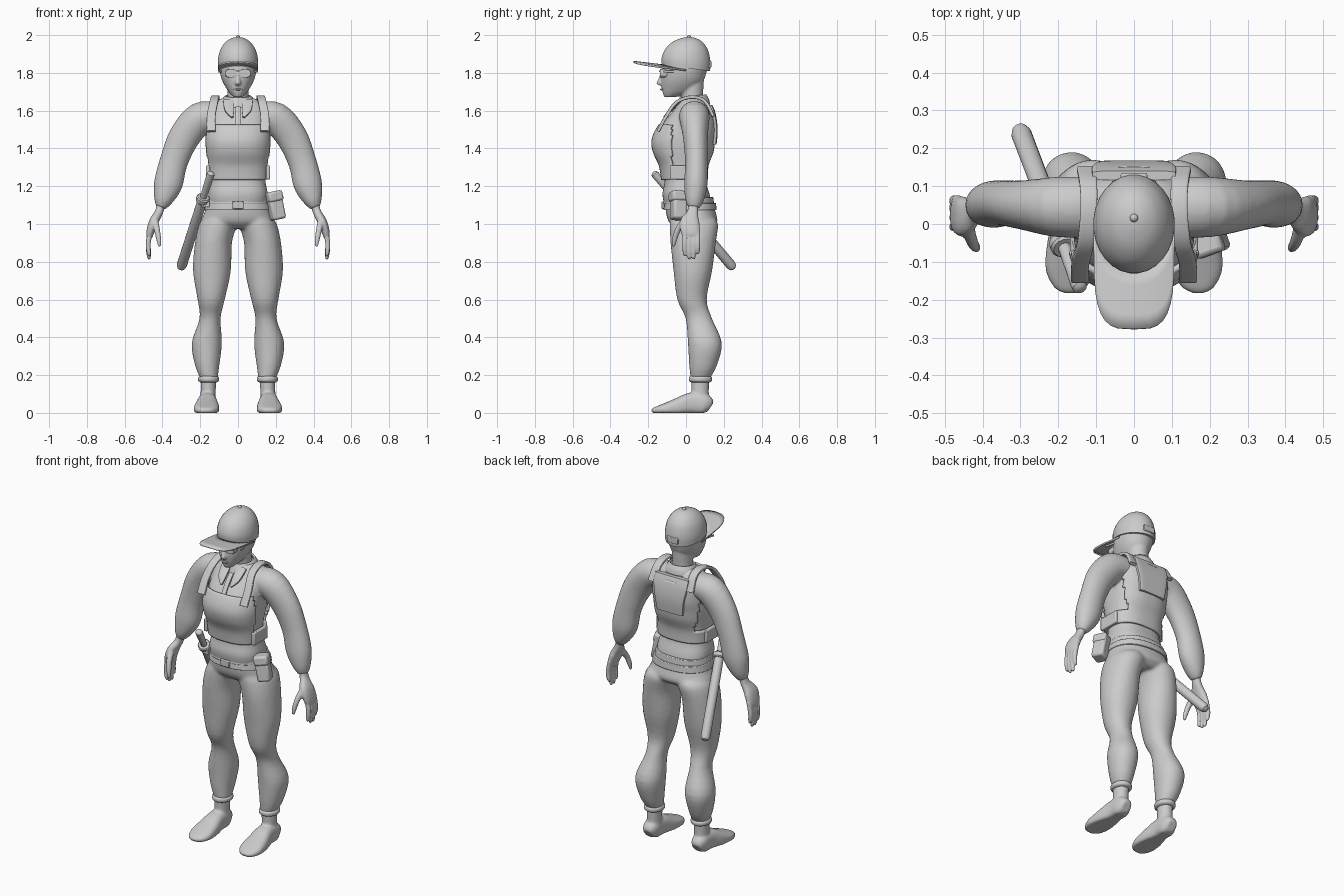
import bpy, bmesh, math
from mathutils import Vector, Matrix


def smooth_path(rings, steps):
    """Catmull-Rom interpolation of (x, y, z, rx, ry) rings."""
    out = []
    for i in range(len(rings) - 1):
        a, b, c, d = [Vector(rings[min(max(i + k, 0), len(rings) - 1)]) for k in (-1, 0, 1, 2)]
        for s in range(steps):
            t = s / steps
            out.append(b + (c - a) * (t / 2) + (2 * a - 5 * b + 4 * c - d) * (t * t / 2)
                       + (3 * b - a - 3 * c + d) * (t ** 3 / 2))
    return out + [Vector(rings[-1])]


def loft(bm, rings, n=24, p=2.0, ref=None, steps=4, caps=True, both=False):
    """Superellipse loft: horizontal rings, or square to the path when ref is given."""
    path = smooth_path(rings, steps)
    for side in ((1, -1) if both else (1,)):
        loops = []
        for i, r in enumerate(path):
            u, v = Vector((1, 0, 0)), Vector((0, 1, 0))
            if ref:
                a, b = path[max(i - 1, 0)], path[min(i + 1, len(path) - 1)]
                t = Vector((b - a)[:3]).normalized()
                u = Vector(ref)
                u = (u - t * t.dot(u)).normalized()
                v = t.cross(u)
            loop = []
            for k in range(n):
                ang = 2 * math.pi * (k + 0.5) / n
                c, s = math.cos(ang), math.sin(ang)
                co = Vector(r[:3]) + u * (max(r[3], .001) * math.copysign(abs(c) ** (2 / p), c)) \
                    + v * (max(r[4], .001) * math.copysign(abs(s) ** (2 / p), s))
                loop.append(bm.verts.new((co.x * side, co.y, co.z)))
            loops.append(loop)
        for a, b in zip(loops, loops[1:]):
            for k in range(n):
                bm.faces.new((a[k], a[(k + 1) % n], b[(k + 1) % n], b[k]))
        if caps:
            bm.faces.new(loops[0])
            bm.faces.new(loops[-1])


def box(bm, loc, size, rot=(0, 0, 0), both=False):
    for s in ((1, -1) if both else (1,)):
        m = Matrix.Translation((loc[0] * s, loc[1], loc[2]))
        for ang, ax in zip((rot[0], rot[1] * s, rot[2] * s), 'XYZ'):
            m = m @ Matrix.Rotation(ang, 4, ax)
        bmesh.ops.create_cube(bm, size=1, matrix=m @ Matrix.Diagonal((*size, 1)))


def finish(bm, name, voxel=0, bevel=0, solid=0, angle=40):
    bmesh.ops.recalc_face_normals(bm, faces=bm.faces)
    me = bpy.data.meshes.new(name)
    bm.to_mesh(me)
    bm.free()
    ob = bpy.data.objects.new(name, me)
    bpy.context.collection.objects.link(ob)
    bpy.ops.object.select_all(action='DESELECT')
    ob.select_set(True)
    bpy.context.view_layer.objects.active = ob
    bpy.ops.object.shade_smooth_by_angle(angle=math.radians(angle))
    if voxel:
        m = ob.modifiers.new("blend", 'REMESH')
        m.mode, m.voxel_size, m.use_smooth_shade = 'VOXEL', voxel, True
        m = ob.modifiers.new("relax", 'SMOOTH')
        m.iterations = 4
    if solid:
        m = ob.modifiers.new("thickness", 'SOLIDIFY')
        m.thickness, m.offset = solid, 0
    if bevel:
        m = ob.modifiers.new("bevel", 'BEVEL')
        m.width, m.segments = bevel, 2
    return ob


# shirt: torso and puffed sleeves
bm = bmesh.new()
loft(bm, [(0, .01, 1.1, .155, .125), (0, 0, 1.16, .158, .125), (0, -.005, 1.23, .145, .108),
          (0, -.012, 1.31, .148, .113), (0, -.012, 1.42, .16, .145), (0, 0, 1.5, .16, .142),
          (0, .022, 1.57, .155, .115), (0, .038, 1.63, .14, .082), (0, .035, 1.665, .09, .06)],
     32, 2.5)
loft(bm, [(.11, .045, 1.575, .08, .07), (.2, .045, 1.56, .08, .085), (.285, .05, 1.46, .066, .083),
          (.34, .055, 1.33, .06, .075), (.37, .052, 1.21, .062, .076), (.395, .045, 1.13, .05, .052),
          (.41, .04, 1.085, .03, .026)], 24, 2, (0, 1, 0), both=True)
finish(bm, "shirt", voxel=.009)

# trousers: hips and bloused legs
bm = bmesh.new()
loft(bm, [(0, .04, .975, .13, .09), (0, .038, 1.01, .192, .128), (0, .026, 1.06, .178, .132),
          (0, .015, 1.12, .16, .125)], 32, 2.3)
loft(bm, [(.153, .075, .18, .045, .05), (.163, .09, .25, .064, .073), (.165, .1, .37, .08, .09),
          (.148, .068, .5, .056, .07), (.142, .032, .6, .072, .078), (.138, .036, .75, .1, .102),
          (.13, .038, .9, .098, .12), (.105, .042, 1.0, .1, .128), (.09, .03, 1.04, .08, .11)],
     24, 2.1, both=True)
finish(bm, "trousers", voxel=.009)

# boots: shaft and wedge foot
bm = bmesh.new()
loft(bm, [(.158, .075, .04, .045, .05), (.158, .075, .1, .04, .046), (.156, .075, .19, .042, .048)], both=True)
loft(bm, [(.162, .13, .03, .028, .03), (.162, .1, .045, .046, .055), (.162, .03, .05, .05, .058),
          (.165, -.05, .03, .064, .046), (.168, -.12, .018, .066, .03), (.17, -.165, .012, .045, .018),
          (.17, -.182, .01, .018, .01)], 24, 2.6, (1, 0, 0), both=True)
for v in bm.verts:
    v.co.z = max(v.co.z, 0)
finish(bm, "boots", voxel=.007)

# trouser cuffs
bm = bmesh.new()
loft(bm, [(.156, .077, .162, .044, .05), (.156, .077, .17, .055, .061), (.156, .077, .188, .055, .061),
          (.156, .077, .197, .042, .048)], both=True)
finish(bm, "trouser_cuffs")

# hands: palm, fingers and thumb
bm = bmesh.new()
loft(bm, [(.408, .04, 1.1, .026, .022), (.42, .035, 1.06, .03, .022), (.447, .02, 1.01, .052, .025),
          (.465, .024, .955, .05, .021), (.468, .026, .93, .042, .015)], 16, 2.4, (0, 1, 0), both=True)
for y, tip in ((.063, .84), (.041, .812), (.017, .812), (-.007, .83)):
    loft(bm, [(.462, y, .97, .013, .014), (.475, y, .9, .013, .014), (.472, y, tip + .02, .011, .012),
              (.468, y, tip, .006, .006)], 10, 2, (0, 1, 0), both=True)
loft(bm, [(.44, -.005, 1.02, .02, .018), (.428, -.045, .965, .016, .016), (.418, -.062, .91, .013, .013),
          (.415, -.066, .88, .007, .007)], 10, 2, (0, 1, 0), both=True)
finish(bm, "hands", voxel=.005)

# head, neck and nose
bm = bmesh.new()
loft(bm, [(0, -.085, 1.672, .022, .03), (0, -.045, 1.7, .05, .08), (0, -.022, 1.75, .08, .11),
          (0, -.012, 1.8, .096, .12), (0, -.002, 1.85, .098, .122), (0, 0, 1.9, .08, .09)], 28, 2.1)
loft(bm, [(0, .035, 1.6, .065, .06), (0, .032, 1.67, .056, .058), (0, .03, 1.76, .06, .065)])
loft(bm, [(0, -.13, 1.733, .012, .01), (0, -.135, 1.745, .016, .022), (0, -.128, 1.775, .011, .016),
          (0, -.125, 1.81, .009, .01)], 12)
finish(bm, "head", voxel=.006)

# mouth
bm = bmesh.new()
loft(bm, [(-.022, -.122, 1.712, .004, .003), (0, -.129, 1.713, .008, .006),
          (.022, -.122, 1.712, .004, .003)], 8, 2, (0, 1, 0))
finish(bm, "mouth")

# glasses
bm = bmesh.new()
loft(bm, [(.037, -.1, 1.798, .03, .023), (.037, -.138, 1.798, .029, .022)], 20, 3, (1, 0, 0), steps=1, both=True)
box(bm, (0, -.138, 1.808), (.03, .01, .008))
box(bm, (.086, -.055, 1.808), (.006, .13, .01), (0, 0, .25), both=True)
finish(bm, "glasses")

# cap: dome, brim, button and back strap
bm = bmesh.new()
loft(bm, [(0, 0, 1.825, .106, .128), (0, 0, 1.87, .107, .13), (0, .002, 1.925, .093, .113),
          (0, .008, 1.965, .064, .078), (0, .014, 1.985, .03, .035), (0, .016, 1.99, .002, .002)], 28)
for v in bm.verts:
    v.co.z -= .13 * v.co.y * max(0, (1.92 - v.co.z) / .1)
finish(bm, "cap_dome")
bm = bmesh.new()
rows = []
for i in range(17):
    a = math.radians(-90 + 180 * i / 16)
    s, c = math.sin(a), max(math.cos(a), 0)
    inner = Vector((.105 * s, -.125 * c, 0))
    outer = Vector((.106 * math.copysign(abs(s) ** .55, s), -.02 - .258 * c ** .5, 0)) if c > .01 else inner * 1.01
    row = []
    for k in range(5):
        q = inner.lerp(outer, k / 4)
        q.z = 1.826 - .12 * q.y - .012 * (q.x / .105) ** 2
        row.append(bm.verts.new(q))
    rows.append(row)
for a, b in zip(rows, rows[1:]):
    for k in range(4):
        bm.faces.new((a[k], a[k + 1], b[k + 1], b[k]))
finish(bm, "cap_brim", solid=.009)
bm = bmesh.new()
bmesh.ops.create_uvsphere(bm, u_segments=12, v_segments=8, radius=.011,
                          matrix=Matrix.Translation((0, .016, 1.989)))
finish(bm, "cap_button")
bm = bmesh.new()
box(bm, (0, .124, 1.845), (.07, .02, .035))
finish(bm, "cap_strap", bevel=.004)

# vest shell with open armholes and square neckline
bm = bmesh.new()
loft(bm, [(0, -.008, 1.235, .156, .117), (0, -.012, 1.31, .16, .125), (0, -.015, 1.38, .168, .153),
          (0, -.014, 1.44, .172, .162), (0, .002, 1.5, .17, .156), (0, .025, 1.57, .165, .127),
          (0, .038, 1.63, .15, .1)], 72, 2.5, steps=6, caps=False)
gone = []
for f in bm.faces:
    c = f.calc_center_median()
    if (c.z > 1.315 and -.075 < c.y < .09) or (c.z > 1.52 and c.y < .05) or (c.z > 1.6 and abs(c.x) < .1):
        gone.append(f)
bmesh.ops.delete(bm, geom=gone, context='FACES')
finish(bm, "vest", solid=.014)

# vest shoulder straps, side tabs and back flap
bm = bmesh.new()
loft(bm, [(.142, -.148, 1.49, .024, .009), (.142, -.105, 1.57, .023, .009), (.128, -.05, 1.645, .022, .009),
          (.12, .03, 1.672, .022, .009), (.12, .1, 1.65, .023, .009), (.125, .145, 1.57, .026, .009)],
     16, 6, (1, 0, 0), both=True)
finish(bm, "vest_straps")
bm = bmesh.new()
box(bm, (.158, -.02, 1.272), (.022, .13, .075), both=True)
finish(bm, "vest_side_tabs", bevel=.005)
bm = bmesh.new()
loft(bm, [(0, .15, 1.42, .085, .012), (0, .156, 1.5, .095, .012), (0, .146, 1.58, .11, .012),
          (0, .128, 1.63, .11, .012)], 20, 6)
finish(bm, "vest_back_flap")

# collar and shirt placket
bm = bmesh.new()
loft(bm, [(0, .035, 1.625, .1, .088), (0, .037, 1.65, .086, .08), (0, .037, 1.675, .066, .066)], 28, caps=False)
for v in bm.verts:
    v.co.z += .12 * (v.co.y - .037)
finish(bm, "collar", solid=.01)
bm = bmesh.new()
loft(bm, [(.03, -.115, 1.565, .006, .006), (.045, -.08, 1.605, .026, .008), (.05, -.03, 1.655, .03, .008)],
     8, 4, (1, 0, 0), both=True)
loft(bm, [(0, -.15, 1.5, .014, .006), (0, -.105, 1.57, .014, .006), (0, -.06, 1.62, .014, .006)],
     8, 5, (1, 0, 0))
finish(bm, "collar_points_and_placket")

# belts and buckle
bm = bmesh.new()
for z, cy, rx, ry in ((1.093, .022, .178, .141), (1.125, .014, .167, .135)):
    loft(bm, [(0, cy, z - .02, rx, ry), (0, cy, z + .018, rx - .006, ry - .004)], 40, 2.3, steps=1)
finish(bm, "belts", bevel=.003)
bm = bmesh.new()
box(bm, (0, -.122, 1.1), (.06, .014, .04))
finish(bm, "belt_buckle", bevel=.004)

# belt pouch with flap
bm = bmesh.new()
box(bm, (.2, -.04, 1.085), (.075, .075, .125), (0, -.2, .35))
box(bm, (.19, -.043, 1.145), (.082, .082, .055), (0, -.2, .35))
finish(bm, "belt_pouch", bevel=.012)

# baton with grip, and its belt ring
top, end = Vector((-.143, -.168, 1.268)), Vector((-.302, .25, .768))


def along(t, r):
    return (*top.lerp(end, t), r, r)


bm = bmesh.new()
loft(bm, [along(t, r) for t, r in ((-.01, .01), (0, .019), (.02, .021), (.27, .017), (.28, .026), (.31, .026),
                                   (.97, .027), (1, .02), (1.01, .008))], 16, 2, (1, 0, 0), steps=1)
finish(bm, "baton")
bm = bmesh.new()
loft(bm, [along(t, r) for t, r in ((.25, .03), (.26, .036), (.29, .036), (.3, .03))], 16, 2, (1, 0, 0), steps=1)
box(bm, (-.172, -.045, 1.105), (.04, .05, .03))
finish(bm, "baton_ring")
